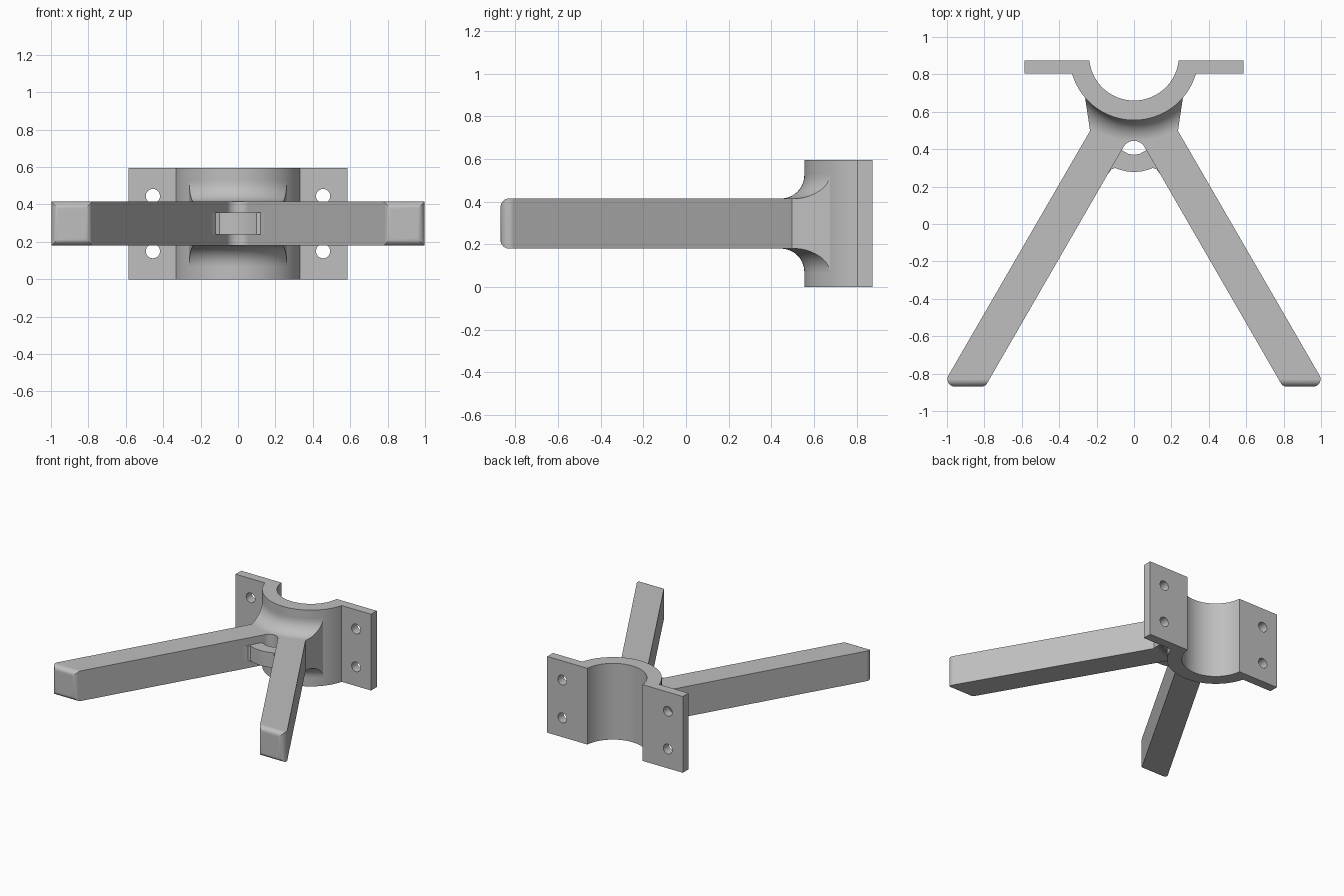
import bpy, bmesh, math
from mathutils import Vector, Matrix

cube = bpy.data.objects.get("Cube")
if cube:
    bpy.data.objects.remove(cube, do_unlink=True)

gray = bpy.data.materials.new("plain_gray")
gray.use_nodes = True
COLOR = (0.52, 0.52, 0.52, 1)
gray.diffuse_color = COLOR
gray.node_tree.nodes["Principled BSDF"].inputs["Base Color"].default_value = COLOR

AXIS_Y = 0.90                 # centre line of the clamp bore
R_IN, R_OUT = 0.24, 0.345
HEIGHT = 0.595
ARM_LO, ARM_HI = 0.18, 0.415
COVE = 0.11


def finish(name, bm):
    bmesh.ops.recalc_face_normals(bm, faces=bm.faces)
    mesh = bpy.data.meshes.new(name)
    bm.to_mesh(mesh)
    bm.free()
    mesh.materials.append(gray)
    obj = bpy.data.objects.new(name, mesh)
    bpy.context.collection.objects.link(obj)
    return obj


def prism(name, pts, lo, hi, axis="z"):
    """Extrude a flat outline along z, or a (y, z) outline along x."""
    place = (lambda a, b, h: (a, b, h)) if axis == "z" else (lambda a, b, h: (h, a, b))
    bm = bmesh.new()
    low = [bm.verts.new(place(p[0], p[1], lo)) for p in pts]
    high = [bm.verts.new(place(p[0], p[1], hi)) for p in pts]
    bm.faces.new(low)
    bm.faces.new(high)
    for i in range(len(pts)):
        j = (i + 1) % len(pts)
        bm.faces.new((low[i], low[j], high[j], high[i]))
    return finish(name, bm)


def fillet(corners, steps=10):
    """Round each (x, y, radius) corner of an outline."""
    out = []
    for i, (x, y, r) in enumerate(corners):
        p = Vector((x, y))
        if r == 0:
            out.append(p)
            continue
        a = (Vector(corners[i - 1][:2]) - p).normalized()
        b = (Vector(corners[(i + 1) % len(corners)][:2]) - p).normalized()
        half = a.angle(b) / 2
        c = p + (a + b).normalized() * r / math.sin(half)
        v1 = p + a * r / math.tan(half) - c
        v2 = p + b * r / math.tan(half) - c
        out += [c + v1.lerp(v2, k / steps).normalized() * r for k in range(steps + 1)]
    return out


def mirrored(first, half, last):
    """Close a right-hand outline with its mirror image."""
    return [first] + half + [last] + [(-p[0], *p[1:]) for p in reversed(half)]


def boolean(obj, other, operation):
    mod = obj.modifiers.new("boolean", "BOOLEAN")
    mod.operation, mod.solver, mod.object = operation, "EXACT", other
    bpy.context.view_layer.objects.active = obj
    bpy.ops.object.modifier_apply(modifier=mod.name)
    bpy.data.objects.remove(other, do_unlink=True)


def smooth(obj):
    bpy.ops.object.select_all(action="DESELECT")
    obj.select_set(True)
    bpy.context.view_layer.objects.active = obj
    bpy.ops.object.shade_smooth_by_angle(angle=math.radians(30))
    mod = obj.modifiers.new("even_shading", "WEIGHTED_NORMAL")
    mod.keep_sharp = True


# Half-round clamp with two flanges
def arc(radius, y_end, steps=48):
    end = math.acos((AXIS_Y - y_end) / radius)
    angles = [-end + 2 * end * k / steps for k in range(steps + 1)]
    return [(radius * math.sin(t), AXIS_Y - radius * math.cos(t)) for t in angles]


BACK, FACE, WIDE = 0.875, 0.805, 0.585
outline = [(-WIDE, BACK), (-WIDE, FACE)] + arc(R_OUT, FACE)
outline += [(WIDE, FACE), (WIDE, BACK)] + arc(R_IN, BACK)[::-1]
clamp = prism("clamp", outline, 0, HEIGHT)

# Bolt holes through the flanges
for x in (-0.455, 0.455):
    for z in (0.15, 0.445):
        bm = bmesh.new()
        turn = Matrix.Translation((x, 0.84, z)) @ Matrix.Rotation(math.pi / 2, 4, "X")
        bmesh.ops.create_cone(bm, cap_ends=True, segments=32, radius1=0.038,
                              radius2=0.038, depth=0.3, matrix=turn)
        boolean(clamp, finish("hole_cutter", bm), "DIFFERENCE")
smooth(clamp)

# Forked arms, with rounded ends
hub_side = [(0.235, 0.498, 0), (0.262, 0.68, 0), (0.13, 0.63, 0)]
fork = [(0.796, -0.87, 0.04), (1.027, -0.87, 0.04)] + hub_side
arms = prism("support_arms", fillet(mirrored((0, 0.509, 0.064), fork, (0, 0.6, 0))), 0.1, 0.5)
slab = fillet([(-0.87, ARM_LO, 0.04), (-0.87, ARM_HI, 0.04), (0.8, ARM_HI, 0), (0.8, ARM_LO, 0)])
boolean(arms, prism("arm_trim", slab, -1.2, 1.2, "x"), "INTERSECT")

# Coved hub blending the arms into the clamp
quarter = [math.pi / 2 * k / 14 for k in range(15)]
upper = [(R_OUT + COVE * (1 - math.cos(t)), ARM_HI + COVE * (1 - math.sin(t))) for t in quarter]
lower = [(r, ARM_LO + ARM_HI - z) for r, z in reversed(upper)]
profile = [(0.28, upper[0][1])] + upper + lower + [(0.28, lower[-1][1])]
bm = bmesh.new()
ring = [bm.verts.new((0, AXIS_Y - r, z)) for r, z in profile]
edges = [bm.edges.new((ring[i - 1], ring[i])) for i in range(len(ring))]
bmesh.ops.spin(bm, geom=ring + edges, cent=(0, AXIS_Y, 0), axis=(0, 0, 1),
               angle=math.tau, steps=120)
bmesh.ops.remove_doubles(bm, verts=bm.verts, dist=0.0001)
hub = finish("hub", bm)
hub_plan = mirrored((0, 0.40, 0), hub_side, (0, 0.6, 0))
boolean(hub, prism("hub_trim", hub_plan, -0.1, 0.8), "INTERSECT")
boolean(arms, hub, "UNION")
smooth(arms)

# Small curved tie bridging the fork
tie_half = [(0.04, 0.281), (0.075, 0.290), (0.10, 0.299), (0.12, 0.293), (0.14, 0.266),
            (0.19, 0.266), (0.15, 0.41), (0.09, 0.41), (0.06, 0.391), (0.03, 0.375)]
tie = prism("cross_tie", mirrored((0, 0.278), tie_half, (0, 0.37)), 0.24, 0.357)
smooth(tie)
